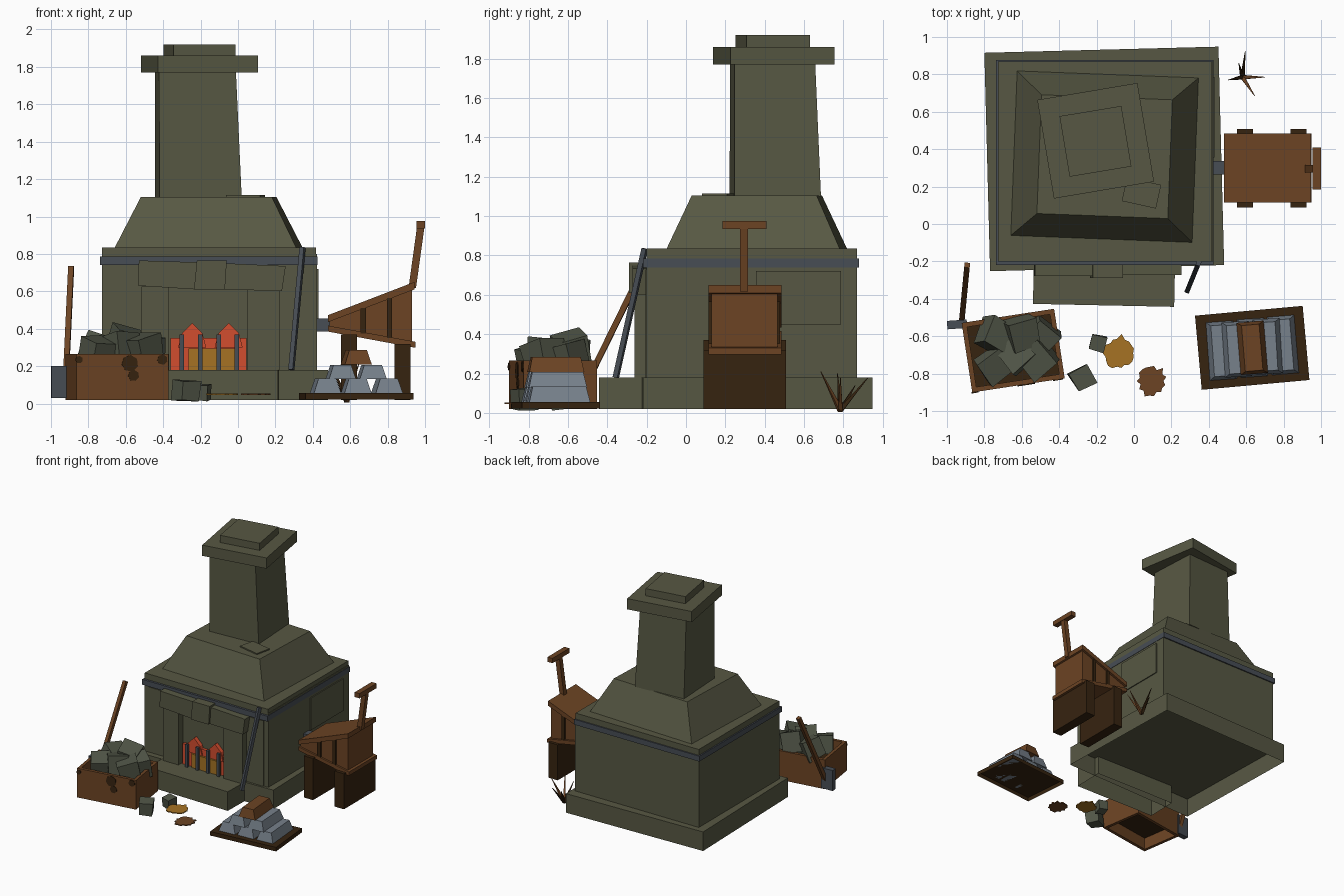
import bpy, bmesh, math, random
from mathutils import Vector, Matrix

if "Cube" in bpy.data.objects:
    bpy.data.objects.remove(bpy.data.objects["Cube"])
random.seed(4)


def material(name, r, g, b):
    m = bpy.data.materials.new(name)
    m.use_nodes = True
    m.diffuse_color = (r, g, b, 1)
    m.node_tree.nodes["Principled BSDF"].inputs["Base Color"].default_value = (r, g, b, 1)
    return m


stone = material("mossy stone", .095, .097, .056)
rubble = material("grey green rock", .082, .092, .063)
wood = material("brown wood", .150, .057, .017)
dark = material("dark wood", .037, .017, .005)
iron = material("dark iron", .063, .074, .09)
silver = material("pale metal", .185, .22, .26)
fire = material("ember red", .65, .075, .028)
gold = material("ember gold", .38, .17, .017)


def finish(name, bm, mat):
    bmesh.ops.recalc_face_normals(bm, faces=bm.faces)
    me = bpy.data.meshes.new(name)
    bm.to_mesh(me)
    bm.free()
    me.materials.append(mat)
    ob = bpy.data.objects.new(name, me)
    bpy.context.scene.collection.objects.link(ob)
    return ob


def block(name, mat, x, y, z, size, turn=0, top=(1, 1), lean=(0, 0), hollow=False):
    """Box standing on z, turned in degrees, with optional taper, lean and open base."""
    bm = bmesh.new()
    bmesh.ops.create_cube(bm, size=1)
    for v in bm.verts:
        if v.co.z > 0:
            v.co.x *= top[0]
            v.co.y *= top[1]
        v.co.z += .5
        v.co = Vector(a * b for a, b in zip(v.co, size))
    if hollow:
        base = [f for f in bm.faces if all(v.co.z < 1e-5 for v in f.verts)]
    bmesh.ops.rotate(bm, verts=bm.verts, matrix=Matrix.Rotation(math.radians(turn), 3, 'Z'))
    for v in bm.verts:
        if v.co.z > 1e-5:
            v.co += Vector((*lean, 0))
    bmesh.ops.translate(bm, verts=bm.verts, vec=(x, y, z))
    if hollow:
        bmesh.ops.recalc_face_normals(bm, faces=bm.faces)
        bmesh.ops.delete(bm, geom=base, context='FACES')
    return finish(name, bm, mat)


def span(name, mat, x, y, z):
    """Upright box from three (low, high) ranges."""
    return block(name, mat, sum(x) / 2, sum(y) / 2, z[0], (x[1] - x[0], y[1] - y[0], z[1] - z[0]))


def side_prism(name, mat, outline, y0, y1):
    """Outline in x and z, pushed from y0 to y1."""
    bm = bmesh.new()
    face = bm.faces.new([bm.verts.new((x, y0, z)) for x, z in outline])
    out = bmesh.ops.extrude_face_region(bm, geom=[face])
    for v in out["geom"]:
        if isinstance(v, bmesh.types.BMVert):
            v.co.y = y1
    return finish(name, bm, mat)


def rod(name, mat, a, b, r1, r2, sides=4):
    a, b = Vector(a), Vector(b)
    bm = bmesh.new()
    bmesh.ops.create_cone(bm, cap_ends=True, segments=sides, radius1=r1, radius2=r2, depth=(b - a).length)
    bmesh.ops.rotate(bm, verts=bm.verts, matrix=Matrix.Rotation(math.pi / 4, 3, 'Z'))
    turn = (b - a).to_track_quat('Z', 'Y').to_matrix().to_4x4()
    bm.transform(Matrix.Translation((a + b) / 2) @ turn)
    return finish(name, bm, mat)


# Furnace masonry
block("plinth", stone, -.159, .348, .02, (1.252, 1.168, .16), 1.5, hollow=True)
block("hearth_step", stone, -.16, -.305, .02, (.755, .26, .16), -1.2, hollow=True)
span("furnace_body", stone, (-.727, .422), (-.2, .868), (.178, .8))
span("iron_band", iron, (-.738, .425), (-.218, .878), (.74, .785))
span("body_ledge", stone, (-.727, .418), (-.2, .868), (.785, .835))
block("hood", stone, -.157, .36, .835, (.97, .88, .27), -2.2, top=(.722, .722))
block("chimney_shaft", stone, -.212, .454, 1.1, (.44, .44, .67), 3.2, top=(.936, .936), lean=(-.016, -.014))
block("chimney_cap", stone, -.205, .445, 1.77, (.543, .535, .09), 9.6)
block("chimney_crown", stone, -.206, .442, 1.86, (.335, .328, .06), 9.4)
block("hood_slab", stone, .04, .166, 1.1, (.187, .13, .015), -12.5)
span("side_panel", stone, (.42, .43), (.355, .787), (.45, .72))
span("front_panel_left", stone, (-.685, -.52), (-.207, -.19), (.25, .73))
span("front_panel_right", stone, (.2, .38), (-.207, -.19), (.18, .73))

# Fireplace surround
span("pillar_left", stone, (-.515, -.37), (-.262, -.19), (.178, .625))
span("pillar_right", stone, (.05, .225), (-.262, -.19), (.178, .625))
side_prism("lintel_left", stone, [(-.535, .63), (-.22, .61), (-.21, .755), (-.53, .765)], -.277, -.19)
side_prism("lintel_right", stone, [(-.08, .61), (.235, .602), (.255, .735), (-.07, .75)], -.273, -.19)
side_prism("keystone", stone, [(-.235, .61), (-.07, .61), (-.06, .765), (-.22, .765)], -.29, -.19)

# Fire and grate
span("ember_bed", fire, (-.36, .045), (-.225, -.195), (.178, .35))
for i, x in enumerate((-.245, -.05)):
    side_prism(f"flame_{i}", fire, [(x - .075, .3), (x + .075, .3), (x + .055, .375), (x, .43), (x - .055, .375)],
               -.235, -.198)
span("glowing_coals", gold, (-.265, 0), (-.242, -.2), (.178, .295))
for i in range(4):
    x = -.3 + i * .098
    span(f"grate_bar_{i}", iron, (x - .012, x + .012), (-.26, -.24), (.178, .37))
rod("poker", iron, (.285, -.357, .18), (.345, -.21, .835), .018, .018)

# Bellows on its stand
side_prism("bellows_bag", wood, [(.49, .4), (.93, .32), (.93, .625), (.49, .455)], .13, .465)
side_prism("bellows_top_board", wood, [(.48, .435), (.943, .61), (.943, .65), (.48, .472)], .115, .485)
side_prism("bellows_bottom_board", wood, [(.48, .385), (.95, .298), (.95, .33), (.48, .417)], .115, .485)
for i, (x, low, high) in enumerate(((.67, .375, .51), (.81, .35, .565))):
    span(f"bellows_rib_{i}", dark, (x - .014, x + .014), (.115, .478), (low, high))
for i, (x, high) in enumerate(((.593, .37), (.88, .318))):
    span(f"bellows_leg_{i}", dark, (x - .043, x + .043), (.088, .508), (.02, high))
span("bellows_nozzle", iron, (.415, .495), (.265, .338), (.385, .455))
rod("bellows_handle", wood, (.932, .295, .62), (.977, .295, .945), .028, .028)
span("bellows_grip", wood, (.955, 1), (.185, .41), (.935, .975))

# Tray with stacked ingots
tray = Vector((.632, -.662))
block("tray", dark, *tray, .022, (.578, .398, .034), 5.2, hollow=True)
rows = ((.056, (-.165, 0, .165), silver), (.13, (-.083, .083), silver), (.208, (0,), wood))
for level, (z, offsets, mat) in enumerate(rows):
    for i, d in enumerate(offsets):
        a = math.radians(5.2)
        block(f"ingot_{level}_{i}", mat, tray.x + d * math.cos(a), tray.y + d * math.sin(a), z,
              (.145, .31 - level * .015, .077), 5.2 + random.uniform(-2, 2), top=(.65, .88))

# Rock crate
crate = Matrix.Translation((-.646, -.677, 0)) @ Matrix.Rotation(math.radians(8.7), 4, 'Z')
for s, side in ((-1, "front"), (1, "back")):
    block(f"crate_{side}", wood, *(crate @ Vector((0, s * .175, .02))), (.5, .026, .245), 8.7)
for s, side in ((-1, "right"), (1, "left")):
    block(f"crate_{side}_end", wood, *(crate @ Vector((s * .237, 0, .02))), (.026, .33, .245), 8.7)
block("crate_floor", dark, *(crate @ Vector((0, 0, .12))), (.45, .33, .02), 8.7)
for i, (x, z, r) in enumerate(((.04, .215, .045), (.06, .15, .03), (.215, .235, .028), (-.235, .235, .02))):
    a, b = crate @ Vector((x, -.185, z)), crate @ Vector((x, -.193, z))
    rod(f"crate_knot_{i}", dark, a, b, r, r, 7)


def rock(name, at, size, tilt):
    bm = bmesh.new()
    bmesh.ops.create_cube(bm, size=size)
    for v in bm.verts:
        v.co *= random.uniform(.88, 1.08)
    turn = Matrix.Rotation(tilt[2], 4, 'Z') @ Matrix.Rotation(tilt[1], 4, 'Y') @ Matrix.Rotation(tilt[0], 4, 'X')
    bm.transform(Matrix.Translation(at) @ turn)
    finish(name, bm, rubble)


heap = ((-.74, -.6, .29), (-.6, -.585, .32), (-.51, -.72, .28), (-.75, -.755, .27), (-.63, -.7, .29), (-.5, -.6, .28))
for i, at in enumerate(heap):
    rock(f"crate_rock_{i}", at, .155, [random.uniform(-.4, .4) for _ in range(2)] + [random.uniform(0, 1.5)])
rock("loose_rock_small", (-.195, -.635, .06), .08, (.1, .05, -.25))
rock("loose_rock_large", (-.277, -.825, .068), .108, (.05, .05, .5))


# Jagged scraps on the ground
def scrap(name, mat, x, y, r):
    bm = bmesh.new()
    ring = []
    for i in range(22):
        a, d = i * math.tau / 22, r * random.uniform(.8, 1.05) * (1 if i % 2 else .88)
        ring.append(bm.verts.new((x + d * math.cos(a), y + d * math.sin(a), .046)))
    face = bm.faces.new(ring)
    out = bmesh.ops.extrude_face_region(bm, geom=[face])
    up = [v for v in out["geom"] if isinstance(v, bmesh.types.BMVert)]
    bmesh.ops.translate(bm, verts=up, vec=(0, 0, .008))
    finish(name, bm, mat)


scrap("gold_scrap", gold, -.08, -.69, .098)
scrap("brown_scrap", wood, .095, -.84, .088)

# Leaning hammer
rod("hammer_handle", wood, (-.922, -.53, .1), (-.892, -.22, .73), .021, .021)
block("hammer_head", iron, -.946, -.537, .03, (.106, .045, .172), 4)

# Dry twigs
tips = ((.595, .925, .18), (.7, .785, .18), (.505, .77, .2), (.645, .685, .21), (.56, .86, .14))
for i, tip in enumerate(tips):
    rod(f"twig_{i}", wood if i % 2 else dark, (.58, .785, .012), tip, .016, .002)
